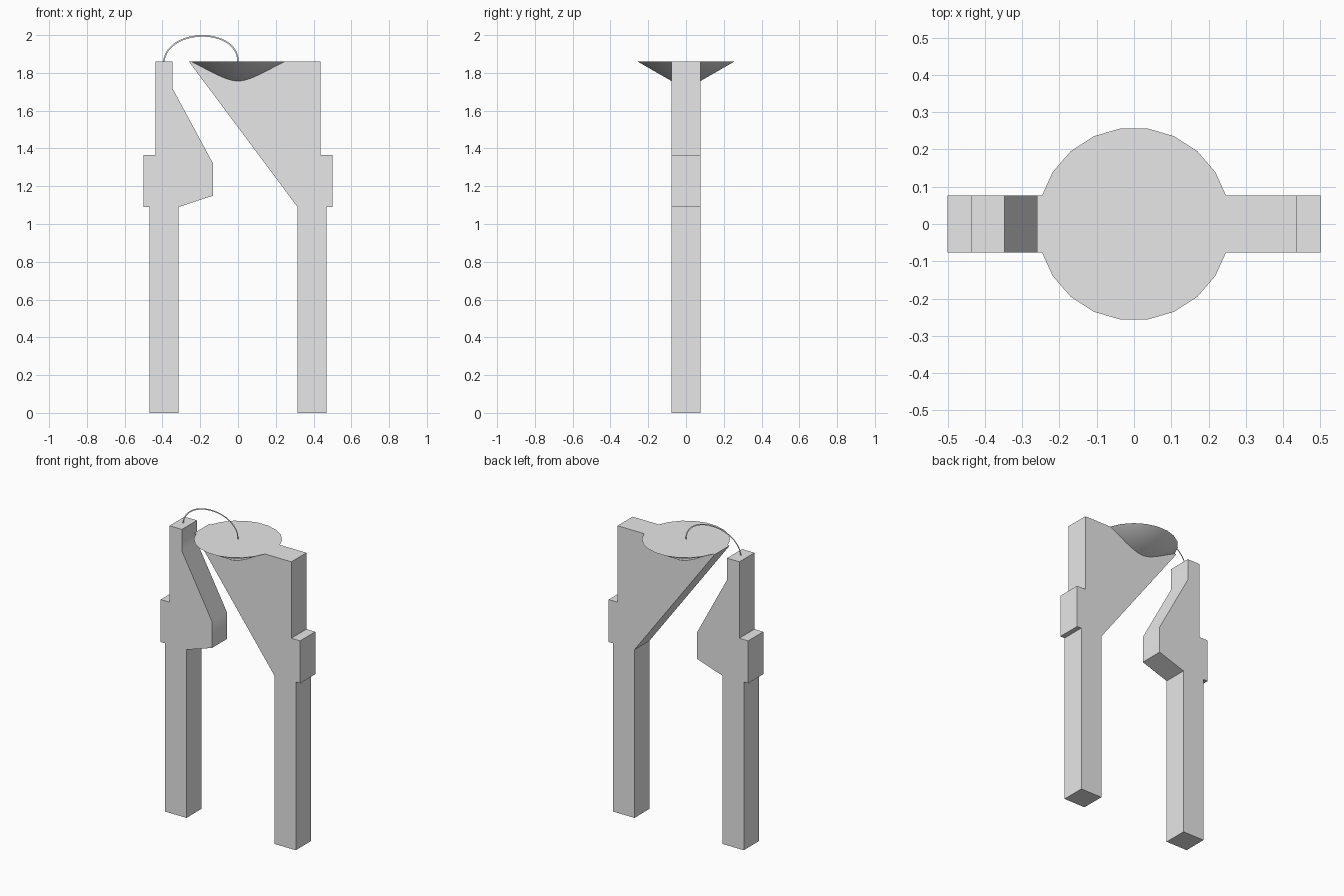
import bpy, bmesh, math
from mathutils import Vector

cube = bpy.data.objects.get("Cube")
if cube:
    bpy.data.objects.remove(cube, do_unlink=True)

grey = bpy.data.materials.new("plain grey")
grey.use_nodes = True
colour = (0.8, 0.8, 0.8, 1)
grey.diffuse_color = colour
grey.node_tree.nodes["Principled BSDF"].inputs["Base Color"].default_value = colour

HALF_DEPTH = 0.077
TOP = 1.86


def finish(name, bm):
    mesh = bpy.data.meshes.new(name)
    bm.to_mesh(mesh)
    bm.free()
    mesh.materials.append(grey)
    obj = bpy.data.objects.new(name, mesh)
    bpy.context.collection.objects.link(obj)
    bpy.ops.object.select_all(action='DESELECT')
    obj.select_set(True)
    bpy.context.view_layer.objects.active = obj
    bpy.ops.object.shade_smooth_by_angle(angle=math.radians(30))
    return obj


def slab(name, profile):
    """Extrude a front outline through the full depth."""
    bm = bmesh.new()
    face = bm.faces.new([bm.verts.new((x, -HALF_DEPTH, z)) for x, z in profile])
    out = bmesh.ops.extrude_face_region(bm, geom=[face])
    verts = [v for v in out["geom"] if isinstance(v, bmesh.types.BMVert)]
    bmesh.ops.translate(bm, verts=verts, vec=(0, 2 * HALF_DEPTH, 0))
    bmesh.ops.recalc_face_normals(bm, faces=bm.faces)
    return finish(name, bm)


# Outer side shared by both posts, mirrored by side, from foot to top
def outer(side):
    steps = [(0.468, 0), (0.468, 1.09), (0.5, 1.09), (0.5, 1.365), (0.437, 1.365), (0.437, TOP)]
    return [(side * x, z) for x, z in steps]


# Post with the long triangular bracket
slab("left_bracket_post", outer(1) + [(-0.26, TOP), (0.315, 1.09), (0.315, 0)])

# Post with the angular bulge
slab("right_bulged_post", outer(-1) + [(-0.348, TOP), (-0.348, 1.72), (-0.132, 1.32),
                                       (-0.132, 1.15), (-0.315, 1.09), (-0.315, 0)])

# Shallow cone under the round platform
SIDES, RADIUS, DROP = 22, 0.259, 0.147
bm = bmesh.new()
rim = []
for i in range(SIDES):
    a = 2 * math.pi * (i + 0.5) / SIDES + math.pi / 2
    rim.append(bm.verts.new((RADIUS * math.cos(a), RADIUS * math.sin(a), TOP)))
bm.faces.new(rim)
tip = bm.verts.new((0, 0, TOP - DROP))
for i in range(SIDES):
    bm.faces.new((rim[i], tip, rim[(i + 1) % SIDES]))
bmesh.ops.recalc_face_normals(bm, faces=bm.faces)
finish("cone_platform", bm)

# Thin flat wire arching between the two tops
ctrl = [Vector(p) for p in ((-0.393, 0, TOP), (-0.37, 0, 2.041), (0, 0, 2.041), (0, 0, TOP))]
HALF_WIDTH, SEGMENTS = 0.004, 32
bm = bmesh.new()
previous = None
for i in range(SEGMENTS + 1):
    t = i / SEGMENTS
    s = 1 - t
    point = s**3 * ctrl[0] + 3 * s * s * t * ctrl[1] + 3 * s * t * t * ctrl[2] + t**3 * ctrl[3]
    along = s * s * (ctrl[1] - ctrl[0]) + 2 * s * t * (ctrl[2] - ctrl[1]) + t * t * (ctrl[3] - ctrl[2])
    across = Vector((-along.z, 0, along.x)).normalized() * HALF_WIDTH
    pair = [bm.verts.new(point + across), bm.verts.new(point - across)]
    if previous:
        bm.faces.new((previous[0], previous[1], pair[1], pair[0]))
    previous = pair
finish("wire_arch", bm)
